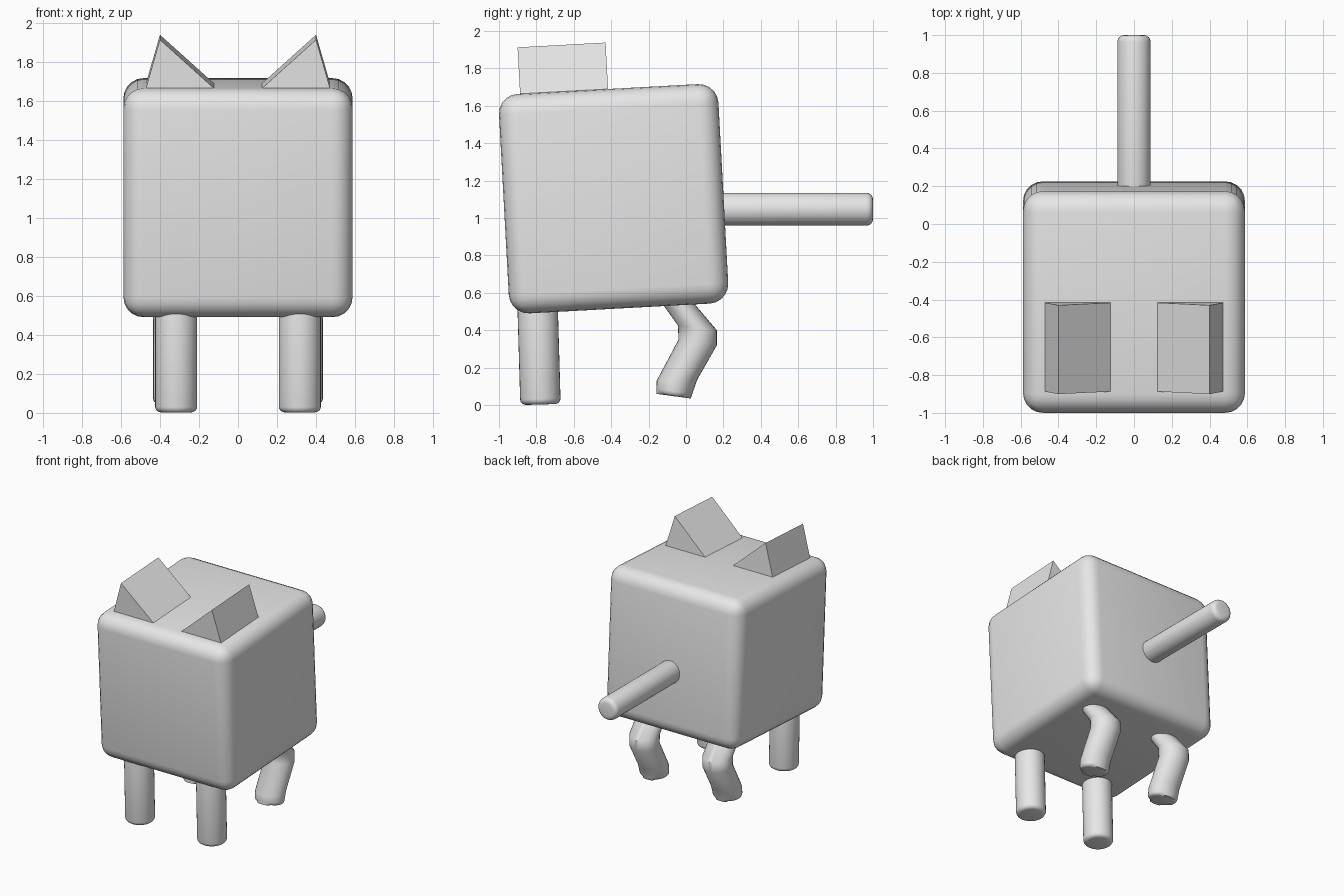
import bpy, bmesh, math
from mathutils import Matrix, Vector

if "Cube" in bpy.data.objects:
    bpy.data.objects.remove(bpy.data.objects["Cube"], do_unlink=True)

GREY = (0.8, 0.8, 0.8, 1)
grey = bpy.data.materials.new("light grey")
grey.use_nodes = True
grey.diffuse_color = GREY
grey.node_tree.nodes["Principled BSDF"].inputs["Base Color"].default_value = GREY

TILT = math.radians(3.1)
BODY_CENTRE = Vector((0, -0.387, 1.103))
HALF = 0.5875
SIDES = 32


def finish(name, bm, smooth=True, mirror=False):
    """Turn a bmesh into a named object, optionally mirrored across x."""
    bmesh.ops.recalc_face_normals(bm, faces=bm.faces)
    mesh = bpy.data.meshes.new(name)
    bm.to_mesh(mesh)
    bm.free()
    mesh.materials.append(grey)
    if smooth:
        mesh.shade_smooth()
        mesh.set_sharp_from_angle(angle=math.radians(40))
    obj = bpy.data.objects.new(name, mesh)
    bpy.context.collection.objects.link(obj)
    if mirror:
        obj.modifiers.new("Mirror", "MIRROR").use_mirror_merge = False
    return obj


def round_edges(bm, edges, width, segments):
    bmesh.ops.bevel(bm, geom=edges, offset=width, segments=segments,
                    profile=0.5, affect="EDGES", clamp_overlap=True)


def rod(name, start, end, radius, bevel, mirror=False):
    """Round bar between two points with softened rims."""
    start, end = Vector(start), Vector(end)
    axis = end - start
    bm = bmesh.new()
    turn = Vector((0, 0, 1)).rotation_difference(axis).to_matrix().to_4x4()
    bmesh.ops.create_cone(bm, cap_ends=True, segments=SIDES, radius1=radius,
                          radius2=radius, depth=axis.length,
                          matrix=Matrix.Translation((start + end) / 2) @ turn)
    rims = [e for e in bm.edges if any(len(f.verts) > 4 for f in e.link_faces)]
    round_edges(bm, rims, bevel, 4)
    return finish(name, bm, mirror=mirror)


# Body: rounded cube leaning forward
bm = bmesh.new()
bmesh.ops.create_cube(bm, size=2 * HALF)
round_edges(bm, bm.edges[:], 0.105, 5)
body = finish("body", bm)
body.location = BODY_CENTRE
body.rotation_euler.x = TILT

# Ears: triangular prisms that share the lean of the body
bm = bmesh.new()
outline = [(0.11, 0.575), (0.475, 0.575), (0.4, 0.836)]
front = bm.faces.new([bm.verts.new((x, -0.469, z)) for x, z in outline])
extruded = bmesh.ops.extrude_face_region(bm, geom=[front], use_keep_orig=True)["geom"]
bmesh.ops.translate(bm, vec=(0, 0.471, 0),
                    verts=[v for v in extruded if isinstance(v, bmesh.types.BMVert)])
ears = finish("ears", bm, smooth=False, mirror=True)
ears.location = BODY_CENTRE
ears.rotation_euler.x = TILT

# Tail and straight front legs
rod("tail", (0, 0.1, 1.047), (0, 1, 1.047), 0.088, 0.035)
rod("front_legs", (0.317, -0.796, 0.62), (0.317, -0.778, 0.003), 0.108, 0.03, mirror=True)

# Bent back legs: each ring spans a front and a back point (y, z) of the profile
RINGS = [((-0.19, 0.63), (-0.03, 0.63)),
         ((-0.043, 0.425), (0.165, 0.4)),
         ((-0.04, 0.35), (0.165, 0.32)),
         ((-0.157, 0.13), (0.06, 0.135)),
         ((-0.158, 0.06), (0.025, 0.035))]
bm = bmesh.new()
loops = []
for a, b in RINGS:
    a, b = Vector((0.322, *a)), Vector((0.322, *b))
    mid, reach = (a + b) / 2, (b - a) / 2
    angles = [math.tau * i / SIDES for i in range(SIDES)]
    loops.append([bm.verts.new(mid + reach * math.cos(t) + Vector((0.113 * math.sin(t), 0, 0)))
                  for t in angles])
for upper, lower in zip(loops, loops[1:]):
    for i in range(SIDES):
        j = (i + 1) % SIDES
        bm.faces.new((upper[i], upper[j], lower[j], lower[i]))
bm.faces.new(loops[0])
sole = bm.faces.new(loops[-1])
round_edges(bm, list(sole.edges), 0.025, 3)
finish("back_legs", bm, mirror=True)
